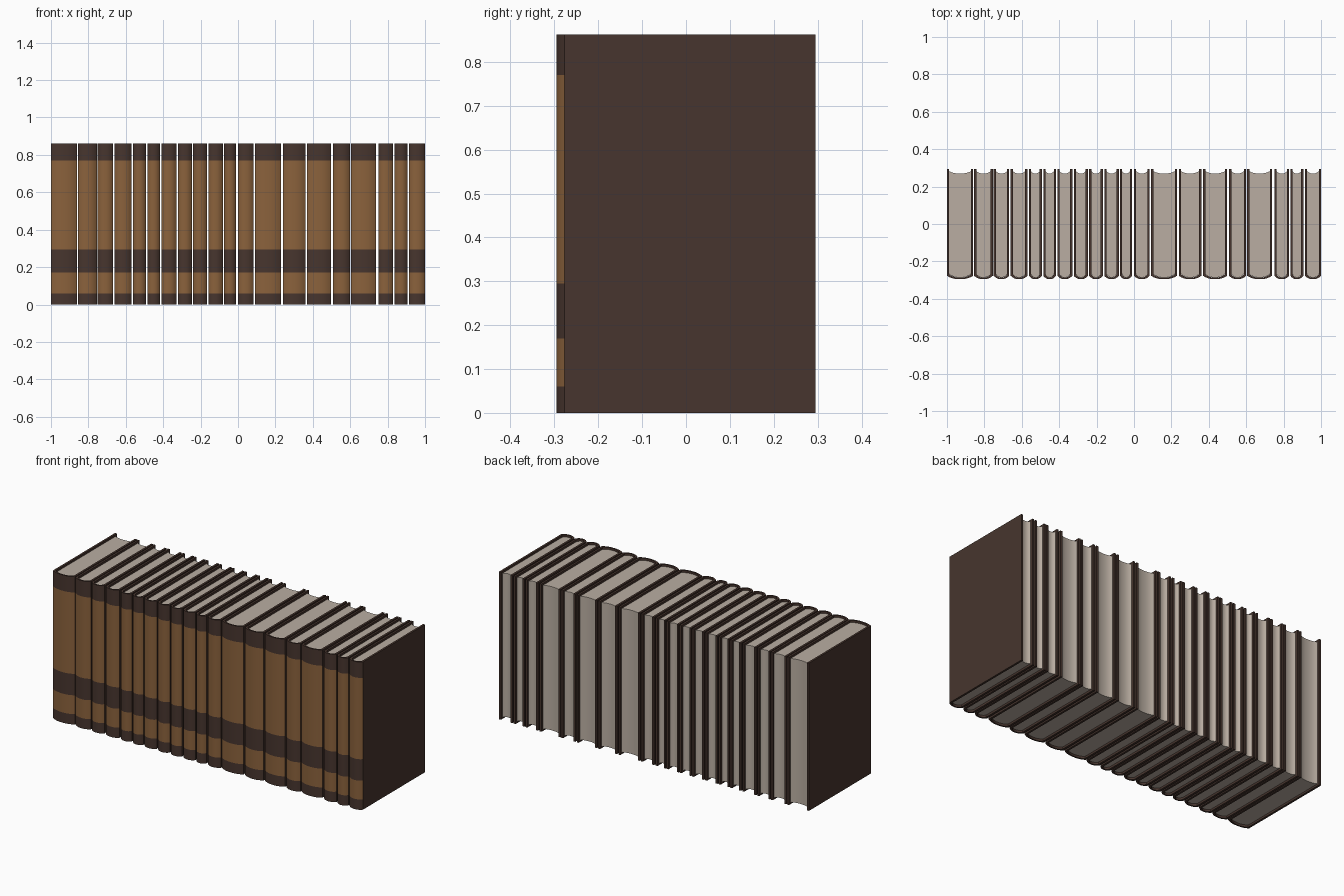
import bpy
import bmesh

cube = bpy.data.objects.get("Cube")
if cube:
    bpy.data.objects.remove(cube)


def srgb(r, g, b):
    return tuple((c / 255 / 12.92) if c < 11 else ((c / 255 + 0.055) / 1.055) ** 2.4
                 for c in (r, g, b)) + (1.0,)


def material(name, colour):
    m = bpy.data.materials.new(name)
    m.use_nodes = True
    m.diffuse_color = colour
    bsdf = next(n for n in m.node_tree.nodes if n.type == 'BSDF_PRINCIPLED')
    bsdf.inputs["Base Color"].default_value = colour
    bsdf.inputs["Roughness"].default_value = 0.8
    return m


dark = material("dark leather", srgb(71, 53, 46))
tan = material("tan leather", srgb(139, 98, 60))
paper = material("paper", srgb(186, 174, 162))

HEIGHT = 0.862
BACK = 0.295        # fore edge of the covers
SHOULDER = -0.277   # where the spine starts to bulge
BULGE = 0.018
BOARD = 0.012       # cover thickness
RECESS = 0.012      # pages sit inside the covers
STEPS = 10
BANDS = [0, 0.06, 0.17, 0.295, 0.77, HEIGHT]   # dark and tan alternate


def arc(x0, x1, y, depth):
    """Points from x0 to x1 on a shallow curve that bulges by depth towards -y."""
    pts = []
    for i in range(STEPS + 1):
        t = 2 * i / STEPS - 1
        pts.append(((x0 + x1) / 2 + t * (x1 - x0) / 2, y - depth * (1 - abs(t) ** 2.4)))
    return pts


def shell(name, outer, inner, levels, mats, rule):
    """Upright solid between two matching point rows, split at the given heights."""
    bm = bmesh.new()
    n = len(outer)
    loop = outer + inner[::-1]
    rows = [[bm.verts.new((x, y, z)) for x, y in loop] for z in levels]
    for band, (low, high) in enumerate(zip(rows, rows[1:])):
        for i in range(len(loop)):
            j = (i + 1) % len(loop)
            face = bm.faces.new((low[i], low[j], high[j], high[i]))
            face.material_index = rule(band, i)
    for row in (rows[0], rows[-1]):
        for i in range(n - 1):
            bm.faces.new((row[i], row[i + 1], row[-2 - i], row[-1 - i]))
    bmesh.ops.recalc_face_normals(bm, faces=bm.faces)
    mesh = bpy.data.meshes.new(name)
    bm.to_mesh(mesh)
    bm.free()
    for m in mats:
        mesh.materials.append(m)
    obj = bpy.data.objects.new(name, mesh)
    bpy.context.collection.objects.link(obj)
    return obj


def spine_rule(band, i):
    # tan panels only on the outer curve of the spine
    return 1 if band % 2 and 1 <= i <= STEPS else 0


def book(number, x0, x1):
    # cover: two boards joined by a rounded spine
    a, b = x0 + BOARD, x1 - BOARD
    outer = [(x0, BACK)] + arc(x0, x1, SHOULDER, BULGE) + [(x1, BACK)]
    inner = [(a, BACK)] + arc(a, b, SHOULDER + 0.008, BULGE) + [(b, BACK)]
    cover = shell(f"book_cover_{number}", outer, inner, BANDS, [dark, tan], spine_rule)
    # pages: block with a hollow fore edge
    front = arc(a, b, SHOULDER + 0.009, BULGE)
    back = arc(a, b, BACK - 0.013, 0.012)
    pages = shell(f"book_pages_{number}", front, back, [RECESS, HEIGHT - RECESS],
                  [paper], lambda band, i: 0)
    return [cover, pages]


# left and right edge of every book along the row
EDGES = [(-1, -.86), (-.855, -.755), (-.75, -.667), (-.659, -.57), (-.562, -.492),
         (-.485, -.417), (-.41, -.33), (-.322, -.246), (-.24, -.166), (-.159, -.081),
         (-.075, -.01), (0, .084), (.091, .23), (.24, .36), (.369, .498),
         (.508, .599), (.605, .738), (.75, .83), (.836, .906), (.914, 1)]

parts = []
for k, (x0, x1) in enumerate(EDGES, 1):
    parts += book(k, x0, x1)

bpy.ops.object.select_all(action='DESELECT')
for obj in parts:
    obj.select_set(True)
bpy.context.view_layer.objects.active = parts[0]
bpy.ops.object.shade_smooth_by_angle(angle=0.6)
